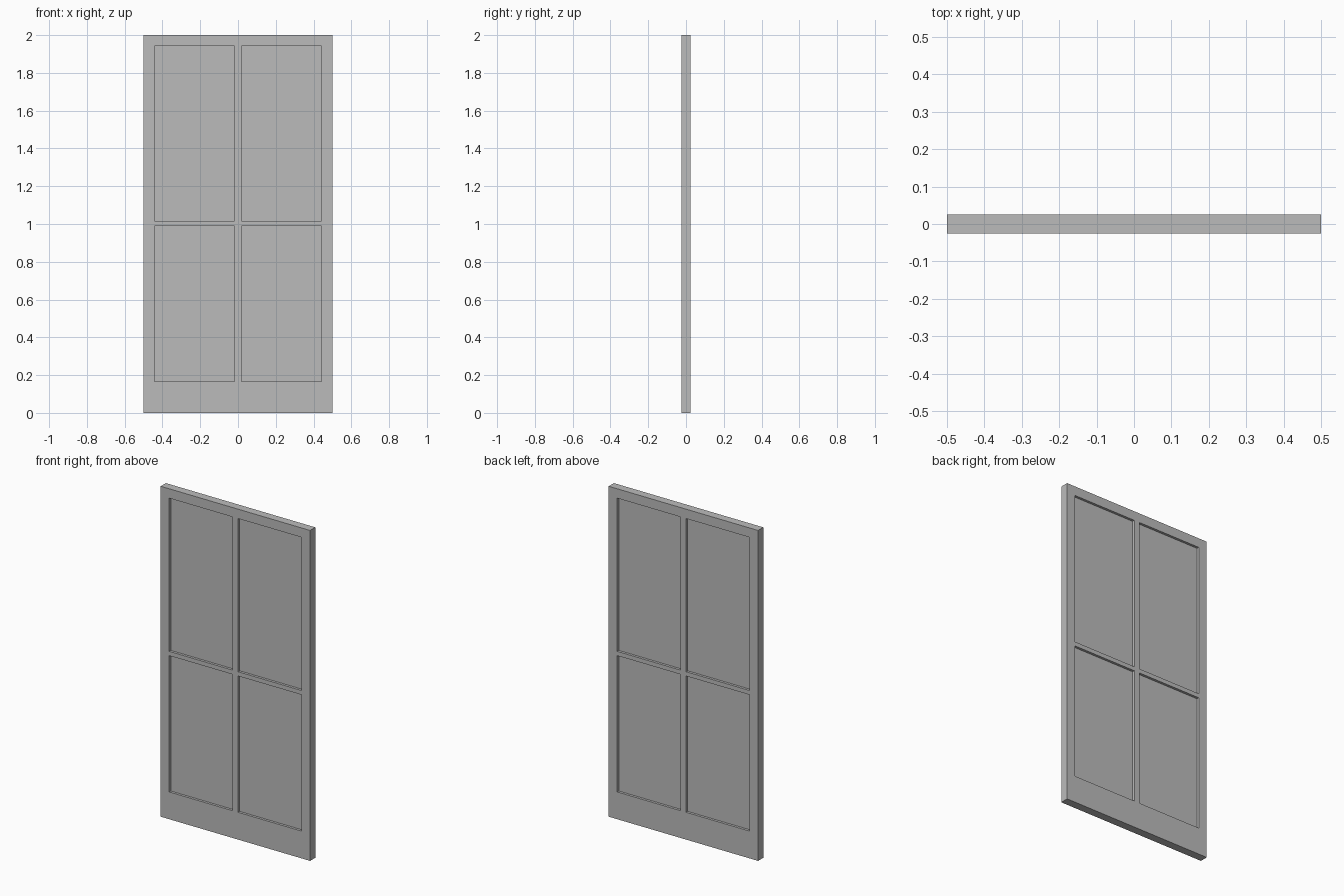
import bpy, bmesh

if "Cube" in bpy.data.objects:
    bpy.data.objects.remove(bpy.data.objects["Cube"])

HALF_T = 0.025      # half thickness of the door
RECESS = 0.015      # panel depth on each side
XS = [-0.5, -0.443, -0.018, 0.018, 0.443, 0.5]   # stiles, panels, centre mullion
ZS = [0.0, 0.165, 0.99, 1.016, 1.943, 2.0]       # rails, panels, middle rail

bm = bmesh.new()

# Front sheet of stiles, rails and panel cells
grid = [[bm.verts.new((x, -HALF_T, z)) for x in XS] for z in ZS]
for j in range(5):
    for i in range(5):
        bm.faces.new((grid[j][i], grid[j][i + 1], grid[j + 1][i + 1], grid[j + 1][i]))

# Thicken the sheet into a solid slab, keeping the front faces
geom = bmesh.ops.extrude_face_region(bm, geom=bm.faces[:], use_keep_orig=True)["geom"]
back = [v for v in geom if isinstance(v, bmesh.types.BMVert)]
bmesh.ops.translate(bm, verts=back, vec=(0, 2 * HALF_T, 0))
bmesh.ops.recalc_face_normals(bm, faces=bm.faces[:])


def is_panel(face):
    c = face.calc_center_median()
    in_x = XS[1] < c.x < XS[2] or XS[3] < c.x < XS[4]
    in_z = ZS[1] < c.z < ZS[2] or ZS[3] < c.z < ZS[4]
    return in_x and in_z and abs(face.normal.y) > 0.9


# Four recessed panels on each side
panels = [f for f in bm.faces if is_panel(f)]
for f in bmesh.ops.extrude_discrete_faces(bm, faces=panels)["faces"]:
    inward = RECESS if f.calc_center_median().y < 0 else -RECESS
    bmesh.ops.translate(bm, verts=f.verts[:], vec=(0, inward, 0))
bmesh.ops.recalc_face_normals(bm, faces=bm.faces[:])

mesh = bpy.data.meshes.new("panelled_door")
bm.to_mesh(mesh)
bm.free()

# Plain grey over the whole door
grey = bpy.data.materials.new("plain_grey")
grey.diffuse_color = (0.5, 0.5, 0.5, 1)
grey.use_nodes = True
grey.node_tree.nodes["Principled BSDF"].inputs["Base Color"].default_value = grey.diffuse_color
mesh.materials.append(grey)

door = bpy.data.objects.new("panelled_door", mesh)
bpy.context.collection.objects.link(door)
